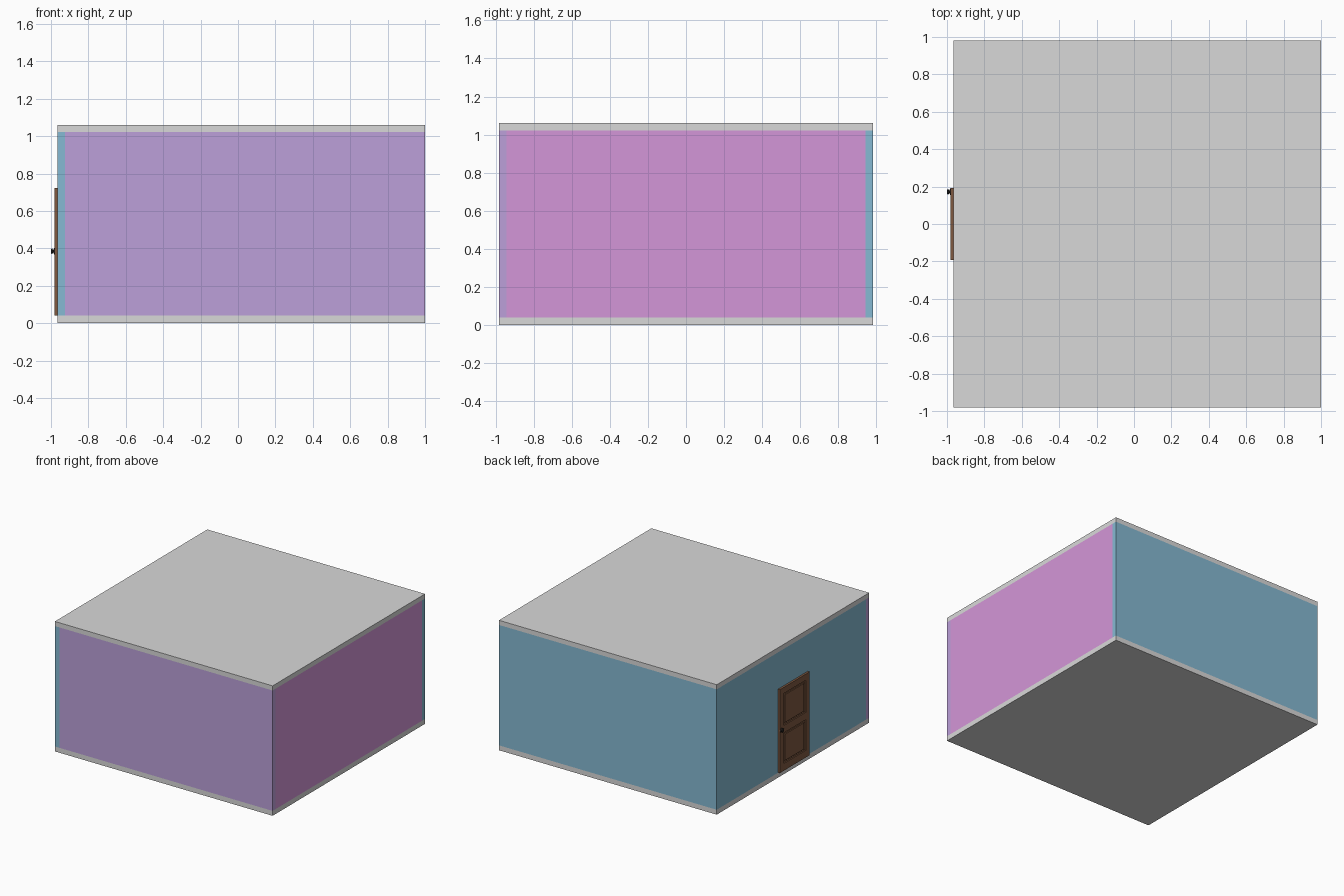
import bpy, bmesh, math
from mathutils import Matrix, Vector

if "Cube" in bpy.data.objects:
    bpy.data.objects.remove(bpy.data.objects["Cube"])


def material(name, rgb):
    lin = [((c / 255 + 0.055) / 1.055) ** 2.4 for c in rgb]
    m = bpy.data.materials.new(name)
    m.diffuse_color = (*lin, 1)
    m.use_nodes = True
    m.node_tree.nodes["Principled BSDF"].inputs["Base Color"].default_value = m.diffuse_color
    return m


GREY = material("light grey", (217, 217, 217))
PURPLE = material("lavender", (188, 160, 218))
PINK = material("orchid pink", (212, 150, 216))
BLUE = material("dusty blue", (134, 186, 211))
WOOD = material("brown wood", (126, 88, 64))
BLACK = material("black metal", (35, 32, 30))


def finish(name, bm, *mats):
    me = bpy.data.meshes.new(name)
    bm.to_mesh(me)
    bm.free()
    for m in mats:
        me.materials.append(m)
    ob = bpy.data.objects.new(name, me)
    bpy.context.collection.objects.link(ob)
    return ob


def box(name, lo, hi, *mats):
    lo, hi = Vector(lo), Vector(hi)
    bm = bmesh.new()
    bmesh.ops.create_cube(bm, size=1, matrix=Matrix.Translation((lo + hi) / 2)
                          @ Matrix.Diagonal((*(hi - lo), 1)))
    return finish(name, bm, *mats)


X0, X1, Y, T = -0.965, 1.0, 0.982, 0.04
Z0, Z1, H = 0.04, 1.022, 1.06

# floor and ceiling slabs
box("floor", (X0, -Y, 0), (X1, Y, Z0), GREY)
box("ceiling", (X0, -Y, Z1), (X1, Y, H), GREY)

# four walls
box("front_wall", (X0 + T, -Y, Z0), (X1, -Y + T, Z1), PURPLE)
box("right_wall", (X1 - T, -Y + T, Z0), (X1, Y - T, Z1), PINK)
box("back_wall", (X0, Y - T, Z0), (X1, Y, Z1), BLUE)
box("left_wall", (X0, -Y + T, Z0), (X0 + T, Y - T, Z1), BLUE)

# front left corner: blue end towards the front, lavender end towards the left
post = box("front_left_corner", (X0, -Y, Z0), (X0 + T, -Y + T, Z1), PURPLE, BLUE)
for p in post.data.polygons:
    p.material_index = 1 if p.normal.y < -0.5 else 0

# door: backing, two stiles, three rails, two raised panels
DY, DZ0, DZ1, S = 0.192, 0.042, 0.722, 0.05
XF = -0.982
box("door_backing", (-0.973, -DY, DZ0), (X0 + 0.005, DY, DZ1), WOOD)
for side, name in ((-1, "door_stile_front"), (1, "door_stile_back")):
    a, b = sorted((side * DY, side * (DY - S)))
    box(name, (XF, a, DZ0), (-0.972, b, DZ1), WOOD)
rails = [(DZ0, 0.10), (0.35, 0.41), (DZ1 - S, DZ1)]
for i, (a, b) in enumerate(rails):
    box(f"door_rail_{i + 1}", (XF, -DY + S, a), (-0.972, DY - S, b), WOOD)
for i in range(2):
    g = 0.014
    panel = box(f"door_panel_{i + 1}", (-0.980, -DY + S + g, rails[i][1] + g),
                (-0.972, DY - S - g, rails[i + 1][0] - g), WOOD)
    bev = panel.modifiers.new("bevel", "BEVEL")
    bev.width = 0.004

# door knob: rosette, neck and ball along -x
profile = [(0, -0.979), (0.017, -0.979), (0.017, -0.984), (0.007, -0.986),
           (0.007, -0.989), (0.014, -0.992), (0.015, -0.996), (0.010, -0.999), (0, -1.0)]
bm = bmesh.new()
vs = [bm.verts.new((x, 0.172 + r, 0.385)) for r, x in profile]
es = [bm.edges.new(e) for e in zip(vs, vs[1:])]
bmesh.ops.spin(bm, geom=vs + es, cent=(0, 0.172, 0.385), axis=(1, 0, 0),
               angle=2 * math.pi, steps=20, use_duplicate=False)
bmesh.ops.remove_doubles(bm, verts=bm.verts[:], dist=1e-5)
bmesh.ops.recalc_face_normals(bm, faces=bm.faces[:])
knob = finish("door_knob", bm, BLACK)
knob.data.shade_smooth()
